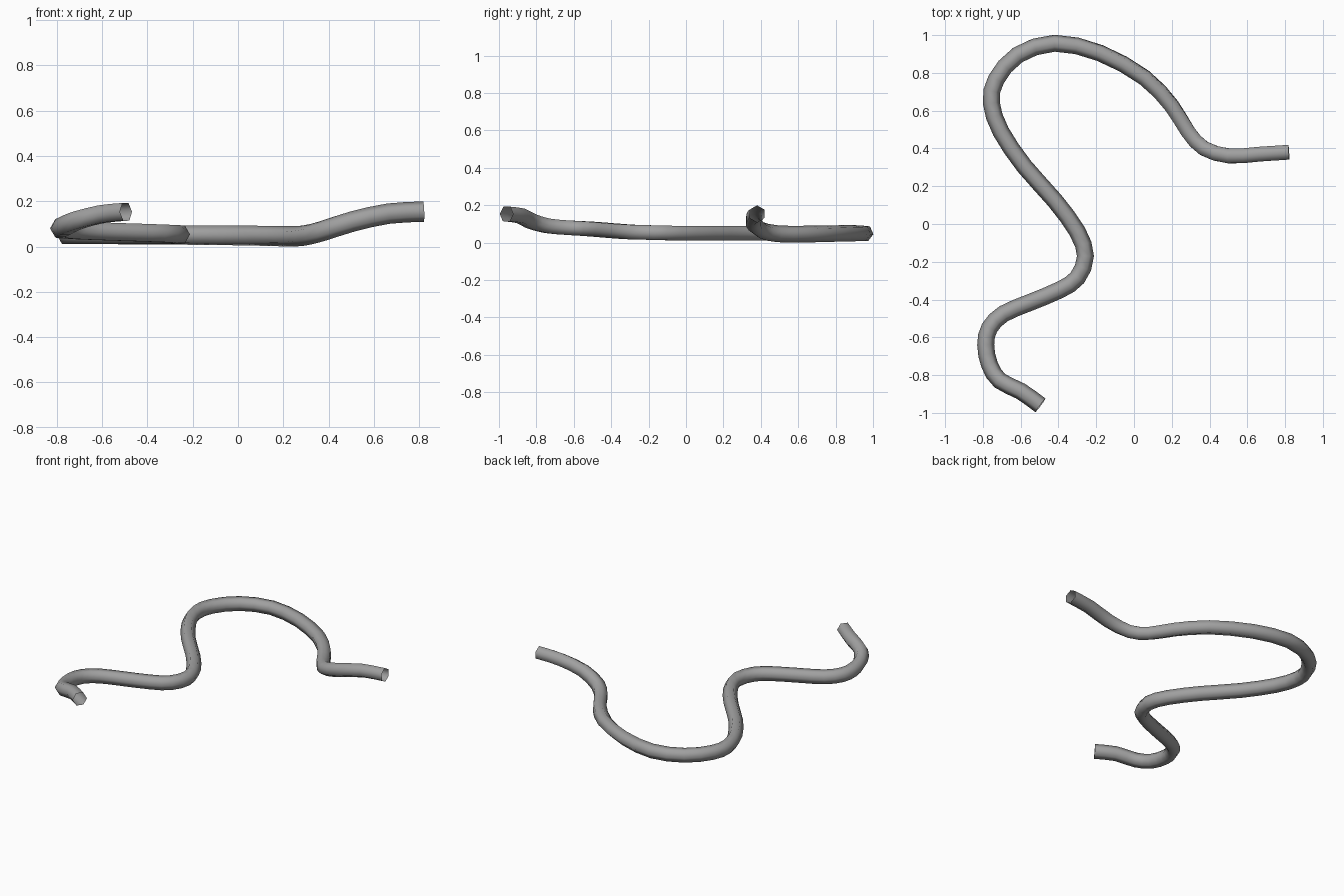
import bpy
import bmesh
import math
from mathutils import Vector

cube = bpy.data.objects.get("Cube")
if cube:
    bpy.data.objects.remove(cube, do_unlink=True)

RADIUS = 0.045
SIDES = 6
STEPS = 2

# Centre line of the hose, from the raised front end to the raised side end
PATH = [Vector(p) for p in (
    (-.495, -.96, .153), (-.6, -.885, .143), (-.71, -.83, .115),
    (-.765, -.745, .09), (-.785, -.64, .08), (-.765, -.55, .075),
    (-.69, -.475, .07), (-.55, -.415, .065), (-.395, -.35, .06),
    (-.3, -.285, .056), (-.257, -.17, .053), (-.3, -.04, .05),
    (-.42, .125, .05), (-.58, .305, .05), (-.705, .49, .05),
    (-.755, .64, .05), (-.73, .765, .05), (-.615, .895, .05),
    (-.42, .957, .05), (-.18, .905, .05), (.055, .775, .048),
    (.2, .625, .045), (.285, .49, .047), (.37, .4, .067),
    (.505, .36, .11), (.665, .37, .145), (.82, .38, .154))]


def smooth_path(points, steps):
    """Pass a smooth spline through every point."""
    pts = [2 * points[0] - points[1]] + points + [2 * points[-1] - points[-2]]
    result = []
    for a, b, c, d in zip(pts, pts[1:], pts[2:], pts[3:]):
        for i in range(steps):
            t = i / steps
            result.append(0.5 * (2 * b + (c - a) * t
                                 + (2 * a - 5 * b + 4 * c - d) * t ** 2
                                 + (3 * b - a - 3 * c + d) * t ** 3))
    return result + [points[-1]]


def sweep(name, centres, radius, sides, material):
    """Sweep an open-ended polygon section along the centre line."""
    bm = bmesh.new()
    rings = []
    last = len(centres) - 1
    for i, centre in enumerate(centres):
        tangent = (centres[min(i + 1, last)] - centres[max(i - 1, 0)]).normalized()
        side = tangent.cross(Vector((0, 0, 1))).normalized()
        up = side.cross(tangent)
        # The section rolls by half a side near the far end
        roll = math.pi / sides * min(1, max(0, (i / last - 0.65) / 0.2))
        ring = []
        for k in range(sides):
            angle = math.tau * k / sides + roll
            offset = side * math.cos(angle) + up * math.sin(angle)
            ring.append(bm.verts.new(centre + offset * radius))
        rings.append(ring)
    for a, b in zip(rings, rings[1:]):
        for k in range(sides):
            n = (k + 1) % sides
            bm.faces.new((a[k], a[n], b[n], b[k])).smooth = True
    bmesh.ops.recalc_face_normals(bm, faces=bm.faces)
    # Rest the hose on the ground
    lowest = min(v.co.z for v in bm.verts)
    bmesh.ops.translate(bm, verts=bm.verts, vec=(0, 0, -lowest))
    mesh = bpy.data.meshes.new(name)
    bm.to_mesh(mesh)
    bm.free()
    mesh.materials.append(material)
    obj = bpy.data.objects.new(name, mesh)
    bpy.context.collection.objects.link(obj)
    return obj


# Plain grey rubber
grey = bpy.data.materials.new("grey_rubber")
grey.use_nodes = True
colour = (0.35, 0.35, 0.35, 1)
grey.diffuse_color = colour
grey.node_tree.nodes["Principled BSDF"].inputs["Base Color"].default_value = colour

sweep("hose", smooth_path(PATH, STEPS), RADIUS, SIDES, grey)
